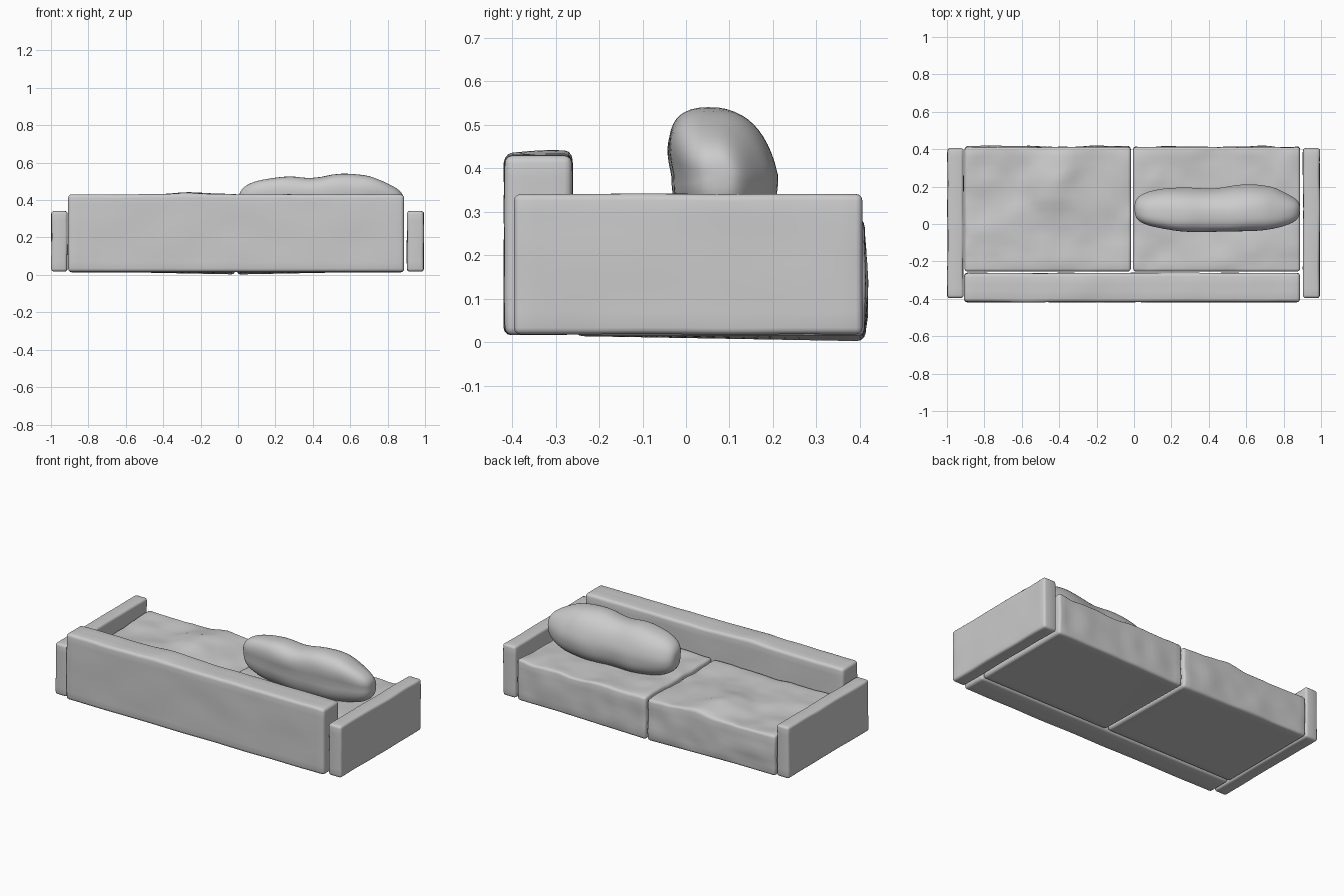
import bpy, bmesh, math
from mathutils import Vector, noise

if "Cube" in bpy.data.objects:
    bpy.data.objects.remove(bpy.data.objects["Cube"])

fabric = bpy.data.materials.new("grey fabric")
fabric.diffuse_color = (0.6, 0.6, 0.6, 1)
fabric.use_nodes = True
fabric.node_tree.nodes["Principled BSDF"].inputs["Base Color"].default_value = fabric.diffuse_color


def finish(bm, name, angle=50):
    bmesh.ops.recalc_face_normals(bm, faces=bm.faces)
    me = bpy.data.meshes.new(name)
    bm.to_mesh(me)
    bm.free()
    me.materials.append(fabric)
    ob = bpy.data.objects.new(name, me)
    bpy.context.collection.objects.link(ob)
    bpy.ops.object.select_all(action='DESELECT')
    ob.select_set(True)
    bpy.context.view_layer.objects.active = ob
    bpy.ops.object.shade_smooth_by_angle(angle=math.radians(angle))
    return ob


def wave(x, y, z=0.0):
    return noise.noise(Vector((x, y, z)))


def bump(x, y, cx, cy, r):
    return math.exp(-((x - cx) ** 2 + (y - cy) ** 2) / (r * r))


def padded_box(name, lo, hi, radius, deform, step=0.035):
    """Rounded box, sliced into a grid and then softly deformed."""
    lo, hi = Vector(lo), Vector(hi)
    bm = bmesh.new()
    bmesh.ops.create_cube(bm, size=1)
    for v in bm.verts:
        v.co = Vector([(lo[i] + hi[i]) / 2 + v.co[i] * (hi[i] - lo[i]) for i in range(3)])
    bmesh.ops.bevel(bm, geom=bm.edges[:], offset=radius, segments=3,
                    profile=0.5, affect='EDGES')
    for axis in range(3):
        a, b = lo[axis] + radius, hi[axis] - radius
        n = max(1, round((b - a) / step))
        normal = Vector([float(i == axis) for i in range(3)])
        for k in range(1, n):
            bmesh.ops.bisect_plane(bm, geom=bm.verts[:] + bm.edges[:] + bm.faces[:],
                                   plane_co=normal * (a + (b - a) * k / n), plane_no=normal)
    for v in bm.verts:
        t = Vector([(v.co[i] - lo[i]) / (hi[i] - lo[i]) for i in range(3)])
        v.co += Vector(deform(v.co.copy(), t))
    return finish(bm, name)


# seat cushions: wrinkled top and front, flat base
def seat_deform(hump):
    def deform(p, t):
        x, y, z = p
        top = max(0, t.z * 1.6 - 0.6)
        front = max(0, t.y * 4 - 3)
        folds = 0.014 * wave(x * 5, y * 5) + 0.007 * wave(x * 12, y * 12, 3)
        dz = top * (folds + hump(x, y))
        dz -= 0.012 * (1 - t.z) * t.y * (1 - min(1, abs(x) / 0.6))
        dy = front * 0.012 * (wave(x * 8, z * 10, 7) + 0.3) * math.sin(math.pi * t.z ** 0.7)
        return 0, dy, dz
    return deform


padded_box("left_seat_cushion", (-0.906, -0.254, 0.014), (-0.017, 0.410, 0.262), 0.016,
           seat_deform(lambda x, y: 0.04 * bump(x, y, -0.42, 0.22, 0.15)
                       - 0.018 * bump(x, y, -0.6, 0.2, 0.12)
                       + 0.015 * bump(x, y, -0.3, 0.4, 0.1)))
padded_box("right_seat_cushion", (-0.005, -0.254, 0.014), (0.888, 0.410, 0.268), 0.016,
           seat_deform(lambda x, y: -0.015 * bump(x, y, 0.45, 0.08, 0.25)))


# backrest with a slightly lumpy top
def back_deform(p, t):
    x, y, z = p
    top = max(0, t.z * 3 - 2)
    dz = top * (0.012 * bump(x, y, -0.25, -0.29, 0.13) + 0.003 * wave(x * 7, y * 7))
    dy = 0.004 * wave(x * 4, z * 6, t.y * 3)
    return 0, dy, dz


padded_box("backrest", (-0.908, -0.418, 0.016), (0.888, -0.262, 0.430), 0.018, back_deform)


# armrests
def arm_deform(p, t):
    x, y, z = p
    return 0.004 * wave(y * 6, z * 8, x * 5), 0, 0.002 * wave(x * 4, y * 5)


for name, x0, x1 in (("left_armrest", -0.997, -0.912), ("right_armrest", 0.904, 0.993)):
    padded_box(name, (x0, -0.396, 0.018), (x1, 0.406, 0.341), 0.015, arm_deform)


# loose bolster pillow lying on the right seat
def power(v, e):
    return math.copysign(abs(v) ** e, v)


bm = bmesh.new()
bmesh.ops.create_uvsphere(bm, u_segments=48, v_segments=40, radius=1)
for v in bm.verts:
    # the sphere's poles become the two pillow ends
    along = v.co.z
    ring = math.atan2(v.co.y, v.co.x)
    size = max(0, 1 - min(1, abs(along)) ** 2) ** 0.5
    x = 0.445 + 0.442 * power(math.sin(math.asin(max(-1, min(1, along)))), 0.8)
    r = size ** 0.62
    cy, cz = power(math.cos(ring), 0.8) * r, power(math.sin(ring), 0.8) * r
    y = 0.085 + 0.118 * cy
    z = 0.385 + 0.148 * cz
    up = max(0, cz)
    y -= 0.035 * up
    z += up * (0.012 * bump(x, 0, 0.62, 0, 0.15) - 0.016 * bump(x, 0, 0.4, 0, 0.1)
               - 0.03 * max(0, (x - 0.7) / 0.19))
    if cy > 0:
        y += cy * (0.014 * bump(x, 0, 0.66, 0, 0.12) - 0.014 * bump(x, 0, 0.4, 0, 0.1)
                   - 0.03 * max(0, (x - 0.75) / 0.14))
    v.co = (x, y + 0.006 * wave(x * 6, z * 8) * r, z + 0.006 * wave(x * 6, y * 8, 5) * r)
finish(bm, "bolster_pillow", 70)
